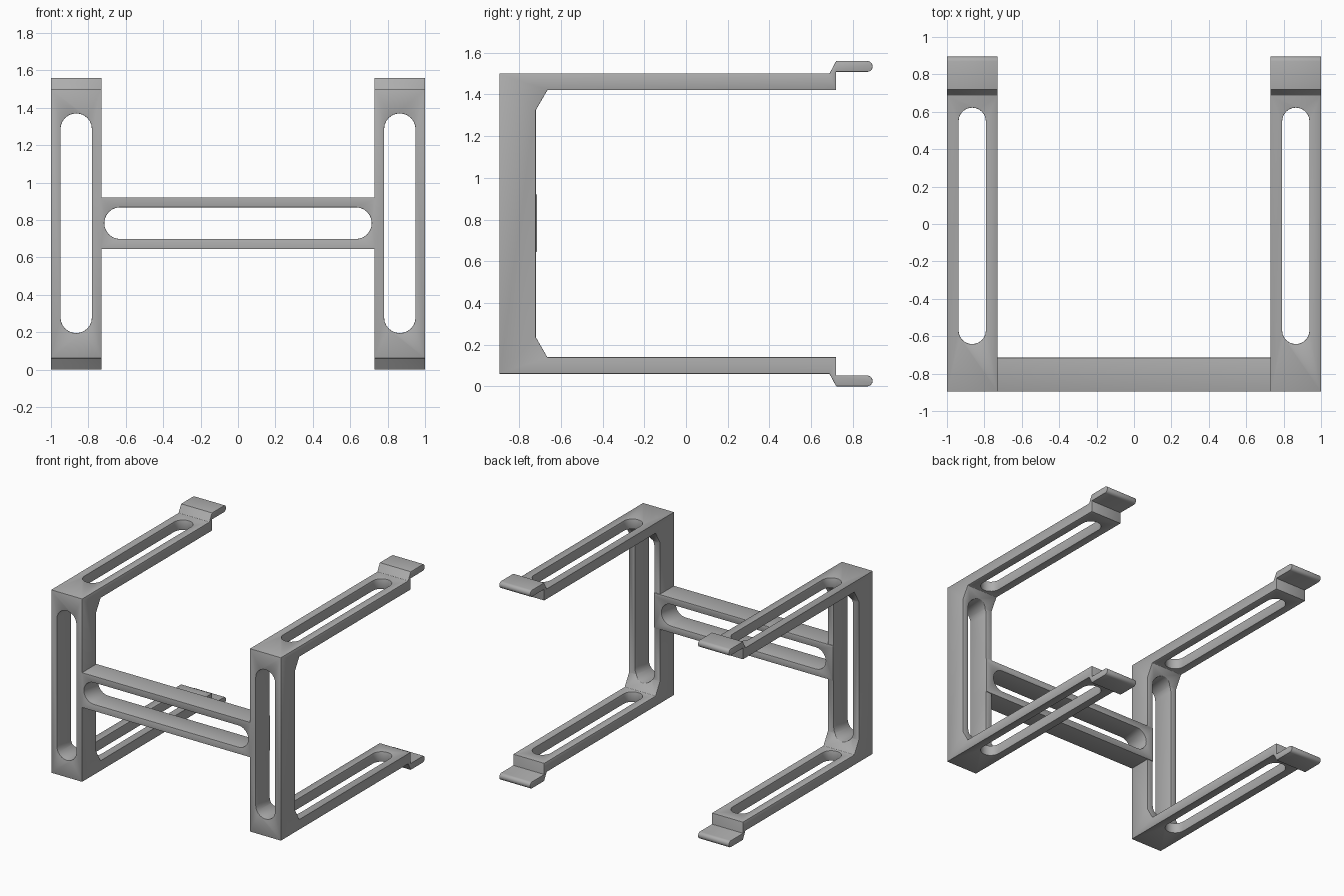
import bpy, bmesh, math
from mathutils import Vector

if "Cube" in bpy.data.objects:
    bpy.data.objects.remove(bpy.data.objects["Cube"])

grey = bpy.data.materials.new("grey plastic")
grey.diffuse_color = (0.42, 0.42, 0.42, 1)
grey.use_nodes = True
grey.node_tree.nodes["Principled BSDF"].inputs["Base Color"].default_value = grey.diffuse_color
MID = 0.78  # half height, the frame is symmetric about it


def prism(name, points, direction):
    """Extrude a closed 3D outline along a direction."""
    bm = bmesh.new()
    face = bm.faces.new([bm.verts.new(p) for p in points])
    new = bmesh.ops.extrude_face_region(bm, geom=[face])["geom"]
    bmesh.ops.translate(bm, vec=Vector(direction),
                        verts=[v for v in new if isinstance(v, bmesh.types.BMVert)])
    bmesh.ops.recalc_face_normals(bm, faces=bm.faces)
    mesh = bpy.data.meshes.new(name)
    bm.to_mesh(mesh)
    bm.free()
    mesh.materials.append(grey)
    obj = bpy.data.objects.new(name, mesh)
    bpy.context.collection.objects.link(obj)
    return obj


def stadium(u0, u1, radius, n=12):
    """Round-ended slot outline: long axis u from u0 to u1, short axis v about 0."""
    pts = []
    for cu, start in ((u1 - radius, -90), (u0 + radius, 90)):
        for i in range(n + 1):
            a = math.radians(start + 180 * i / n)
            pts.append((cu + radius * math.cos(a), radius * math.sin(a)))
    return pts


def combine(target, other, operation):
    mod = target.modifiers.new(operation.lower(), 'BOOLEAN')
    mod.operation, mod.object, mod.solver = operation, other, 'EXACT'
    bpy.context.view_layer.objects.active = target
    bpy.ops.object.modifier_apply(modifier=mod.name)
    bpy.data.objects.remove(other)


# Side profile of one bracket: lower half, then mirrored for the upper half
half = [(-0.895, MID), (-0.895, 0.06), (0.688, 0.06), (0.72, 0.0)]
half += [(0.87 + 0.025 * math.cos(a), 0.026 + 0.026 * math.sin(a))
         for a in (math.radians(-90 + 180 * i / 8) for i in range(9))]
half += [(0.72, 0.052), (0.72, 0.14), (-0.665, 0.14), (-0.72, 0.235)]
upper = [(y, 2 * MID - z) for y, z in reversed(half[1:])]
profile = half[1:] + upper

# Crossbar joins the two brackets into one frame
frame = prism("frame", [(-0.8, -0.895, 0.645), (-0.8, -0.715, 0.645),
                        (-0.8, -0.715, 0.92), (-0.8, -0.895, 0.92)], (1.6, 0, 0))
for x in (-1.0, 0.73):
    bracket = prism("bracket", [(x, y, z) for y, z in profile], (0.27, 0, 0))
    combine(frame, bracket, 'UNION')

# Slots: one through the crossbar, one per upright, one per pair of arms
slots = [prism("crossbar_slot", [(u, -1, MID + 0.003 + v)
                                 for u, v in stadium(-0.715, 0.715, 0.085)], (0, 0.4, 0))]
for cx in (-0.865, 0.865):
    slots.append(prism("upright_slot", [(cx + v, -1, u)
                       for u, v in stadium(0.195, 1.37, 0.084)], (0, 0.4, 0)))
    slots.append(prism("arm_slot", [(cx + v, u, -0.1)
                       for u, v in stadium(-0.642, 0.622, 0.073)], (0, 0, 1.8)))
for slot in slots:
    combine(frame, slot, 'DIFFERENCE')

# Softened edges
bevel = frame.modifiers.new("soft_edges", 'BEVEL')
bevel.width, bevel.segments = 0.01, 2
bevel.limit_method, bevel.angle_limit = 'ANGLE', math.radians(35)
frame.select_set(True)
bpy.context.view_layer.objects.active = frame
bpy.ops.object.modifier_apply(modifier=bevel.name)
bpy.ops.object.shade_smooth_by_angle(angle=math.radians(30))
